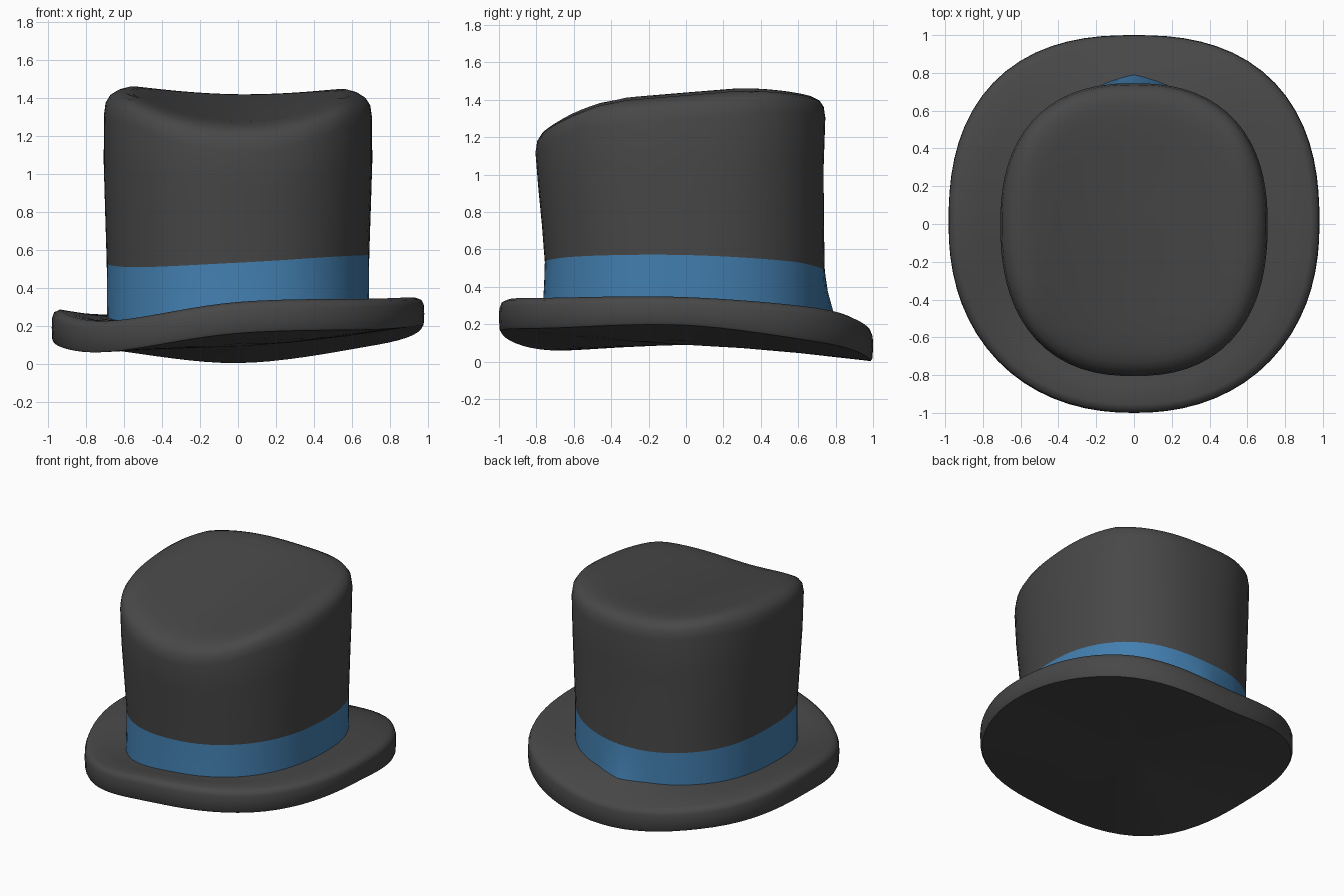
import bpy, bmesh, math

if "Cube" in bpy.data.objects:
    bpy.data.objects.remove(bpy.data.objects["Cube"])

N = 72  # points around each ring


def around(vals):
    """Smooth periodic curve through 8 values: right, back-right, back, back-left, left, ..."""
    def f(i):
        u = i / N * 8
        k = int(u)
        t = u - k
        p0, p1, p2, p3 = (vals[(k + j) % 8] for j in (-1, 0, 1, 2))
        return p1 + 0.5 * t * (p2 - p0 + t * (2*p0 - 5*p1 + 4*p2 - p3 + t * (3*(p1 - p2) + p3 - p0)))
    return [f(i) for i in range(N)]


def outline(a, front, back, nf=2.25, nb=2.25, s=1.0):
    """Rounded-square outline with its own front and back depth."""
    pts = []
    for i in range(N):
        c, d = math.cos(2*math.pi*i/N), math.sin(2*math.pi*i/N)
        b, n = (back, nb) if d >= 0 else (front, nf)
        r = s / (abs(c/a)**n + abs(d/b)**n) ** (1/n)
        pts.append((r*c, r*d))
    return pts


def ring(xy, z):
    return [(x, y, h) for (x, y), h in zip(xy, z)]


def mix(a, b, t):
    return [p + (q - p)*t for p, q in zip(a, b)]


def material(name, col):
    m = bpy.data.materials.new(name)
    m.diffuse_color = (*col, 1)
    m.use_nodes = True
    m.node_tree.nodes["Principled BSDF"].inputs["Base Color"].default_value = m.diffuse_color
    return m


def loft(name, rings, mat, start=None, end=None):
    """Skin a list of rings; optional pole points close the ends."""
    bm = bmesh.new()
    vs = [[bm.verts.new(p) for p in r] for r in rings]
    for a, b in zip(vs, vs[1:]):
        for i in range(N):
            j = (i + 1) % N
            bm.faces.new((a[i], a[j], b[j], b[i]))
    if start:
        p = bm.verts.new(start)
        for i in range(N):
            bm.faces.new((p, vs[0][(i + 1) % N], vs[0][i]))
    if end:
        p = bm.verts.new(end)
        for i in range(N):
            bm.faces.new((vs[-1][i], vs[-1][(i + 1) % N], p))
    me = bpy.data.meshes.new(name)
    bm.to_mesh(me)
    bm.free()
    me.materials.append(mat)
    ob = bpy.data.objects.new(name, me)
    bpy.context.collection.objects.link(ob)
    bpy.context.view_layer.objects.active = ob
    for o in bpy.context.selected_objects:
        o.select_set(False)
    ob.select_set(True)
    bpy.ops.object.shade_smooth_by_angle(angle=math.radians(50))
    return ob


felt = material("dark_grey_felt", (0.064, 0.064, 0.064))
ribbon = material("blue_ribbon", (0.055, 0.21, 0.43))

# Wavy heights of the brim and band around the hat
low = around([0.195, 0.10, 0.003, 0.08, 0.11, 0.06, 0.16, 0.18])
high = around([0.345, 0.285, 0.175, 0.24, 0.285, 0.225, 0.325, 0.342])
base = around([0.33, 0.305, 0.26, 0.26, 0.25, 0.225, 0.30, 0.33])
band_top = around([0.57, 0.54, 0.485, 0.50, 0.525, 0.508, 0.532, 0.565])

# Crown base outline, with a small point at the back
base_xy = []
for x, y in outline(0.69, 0.765, 0.745):
    base_xy.append((x, y + (0.045*max(0, 1 - abs(x)/0.2) if y > 0 else 0)))
base_ring = ring(base_xy, base)


def brim_xy(s):
    return outline(0.982, 1.0, 1.0, 2.2, 2.45, s)


# Brim: underside, rolled lip, upper surface
half_xy = [((p[0] + q[0])/2, (p[1] + q[1])/2) for p, q in zip(base_xy, brim_xy(0.955))]
mid_z = [0.09]*N
brim = [ring(brim_xy(s), mix(mid_z, low, t)) for s, t in ((0.3, 0.2), (0.6, 0.5), (0.85, 0.82), (0.988, 1))]
brim += [ring(brim_xy(s), mix(low, high, t))
         for s, t in ((0.997, 0.1), (1.0, 0.45), (0.998, 0.75), (0.987, 0.92), (0.955, 1.0))]
brim += [ring(half_xy, mix(high, base, 0.6)), base_ring]
loft("brim", brim, felt, start=(0, 0, 0.09))

# Hat band
band_xy = outline(0.692, 0.755, 0.742)
band_ring = ring(band_xy, band_top)
mid_xy = [(p[0]*0.35 + q[0]*0.65, p[1]*0.35 + q[1]*0.65) for p, q in zip(base_xy, band_xy)]
loft("hat_band", [base_ring, ring(mid_xy, mix(base, band_top, 0.5)), band_ring], ribbon)


# Crown: flaring wall, rounded shoulder, saddle-shaped top
def top(x, y):
    return 1.35 + 0.12*y + (0.28 - 0.12*y)*min(abs(x), 0.56)**2 - 0.012*x


def shoulder(s, drop):
    xy = outline(0.707, 0.805, 0.745, 2.38, 2.38, s=s)
    return ring(xy, [top(x, y) - drop for x, y in xy])


edge = shoulder(1.0, 0.135)
edge_z = [p[2] for p in edge]
crown = [band_ring]
for t, a, f, b, n in ((0.33, 0.70, 0.77, 0.737, 2.3), (0.68, 0.708, 0.79, 0.736, 2.35)):
    crown.append(ring(outline(a, f, b, n, n), mix(band_top, edge_z, t)))
crown.append(edge)
crown += [shoulder(s, d) for s, d in ((0.988, 0.075), (0.958, 0.04), (0.91, 0.018), (0.85, 0.006),
                                      (0.76, 0), (0.6, 0), (0.4, 0), (0.2, 0))]
loft("crown", crown, felt, end=(0, 0, top(0, 0)))
